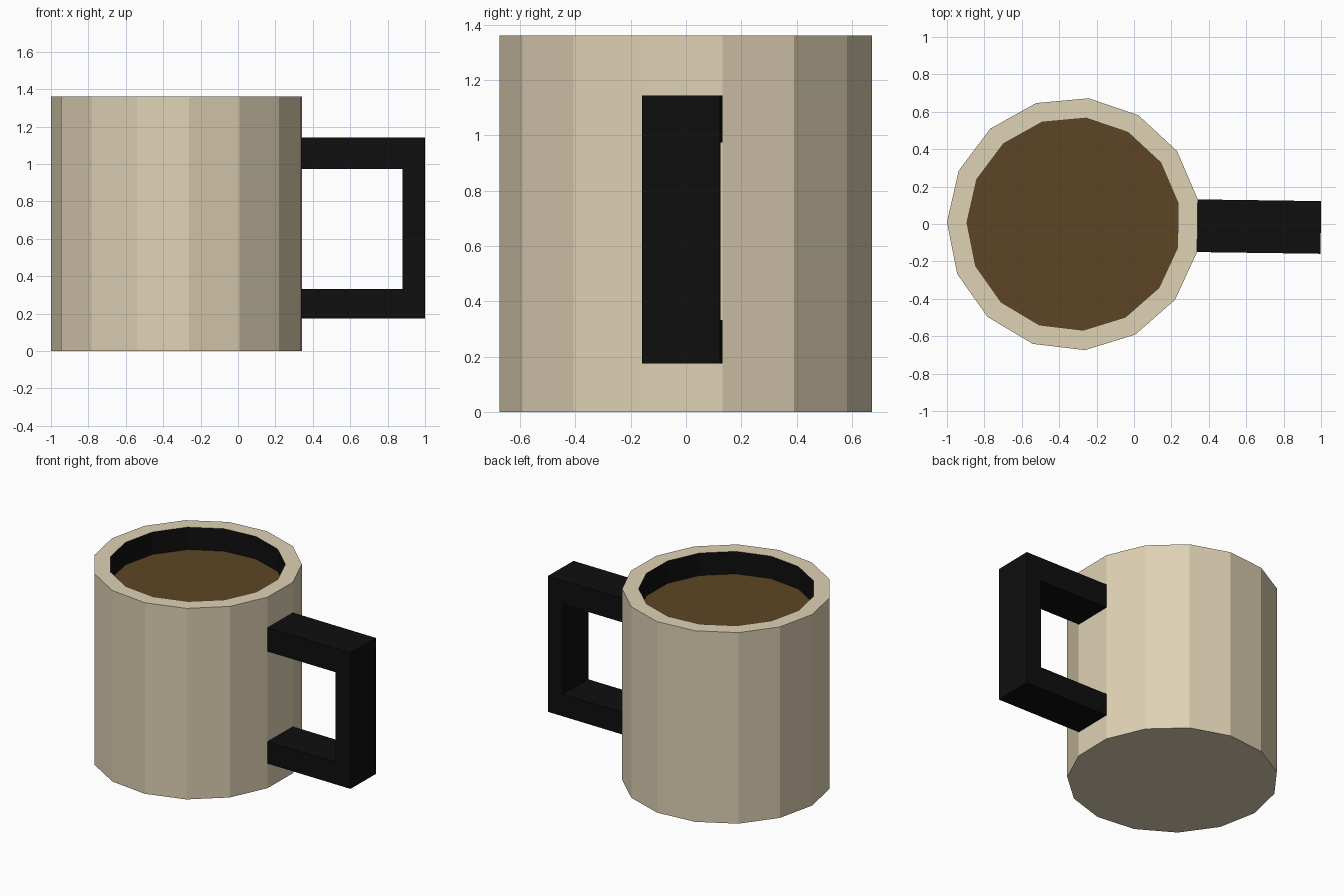
import bpy, bmesh, math

if "Cube" in bpy.data.objects:
    bpy.data.objects.remove(bpy.data.objects["Cube"])

SIDES = 15
CX = -0.323            # mug axis
TURN = math.radians(-0.8)
R_OUT, R_IN = 0.677, 0.57
HEIGHT, COFFEE_Z = 1.36, 1.20


def material(name, rgb):
    m = bpy.data.materials.new(name)
    m.diffuse_color = (*rgb, 1)
    m.use_nodes = True
    m.node_tree.nodes["Principled BSDF"].inputs["Base Color"].default_value = m.diffuse_color
    return m


cream = material("cream", (0.735, 0.64, 0.455))
black = material("black", (0.0045, 0.0045, 0.0045))
brown = material("coffee_brown", (0.108, 0.06, 0.018))


def finish(name, bm, mats):
    mesh = bpy.data.meshes.new(name)
    bm.to_mesh(mesh)
    bm.free()
    for m in mats:
        mesh.materials.append(m)
    ob = bpy.data.objects.new(name, mesh)
    ob.location.x = CX
    ob.rotation_euler.z = TURN
    bpy.context.collection.objects.link(ob)
    return ob


def ring(bm, r, z):
    # one flat side is centred on the local +x axis
    step = math.tau / SIDES
    return [bm.verts.new((r * math.cos((i + 0.5) * step),
                          r * math.sin((i + 0.5) * step), z)) for i in range(SIDES)]


def bridge(bm, a, b, mat):
    for i in range(SIDES):
        j = (i + 1) % SIDES
        bm.faces.new((a[i], a[j], b[j], b[i])).material_index = mat


# Mug body: base, outer wall, rim, dark inner wall
bm = bmesh.new()
base = ring(bm, R_OUT, 0)
lip = ring(bm, R_OUT, HEIGHT)
inner = ring(bm, R_IN, HEIGHT)
inner_low = ring(bm, R_IN, COFFEE_Z)
bm.faces.new(base[::-1])
bridge(bm, base, lip, 0)
bridge(bm, lip, inner, 0)
bridge(bm, inner, inner_low, 1)
finish("mug_body", bm, [cream, black])

# Coffee surface
bm = bmesh.new()
bm.faces.new(ring(bm, R_IN, COFFEE_Z))
finish("coffee", bm, [brown])

# Handle: C profile as wide as one mug side
apothem = R_OUT * math.cos(math.pi / SIDES)
half = R_OUT * math.sin(math.pi / SIDES)
x_in, x_out = 1.205, 1.322
profile = [(apothem, 0.175), (x_out, 0.175), (x_out, 1.143), (apothem, 1.143),
           (apothem, 0.973), (x_in, 0.973), (x_in, 0.332), (apothem, 0.332)]
bm = bmesh.new()
face = bm.faces.new([bm.verts.new((x, -half, z)) for x, z in profile])
new = bmesh.ops.extrude_face_region(bm, geom=[face])["geom"]
bmesh.ops.translate(bm, vec=(0, 2 * half, 0),
                    verts=[v for v in new if isinstance(v, bmesh.types.BMVert)])
# close the near side if the extrusion removed it, then fix normals
near = [e for e in bm.edges if e.is_boundary]
if near:
    bmesh.ops.contextual_create(bm, geom=near)
bmesh.ops.recalc_face_normals(bm, faces=bm.faces)
finish("handle", bm, [black])
